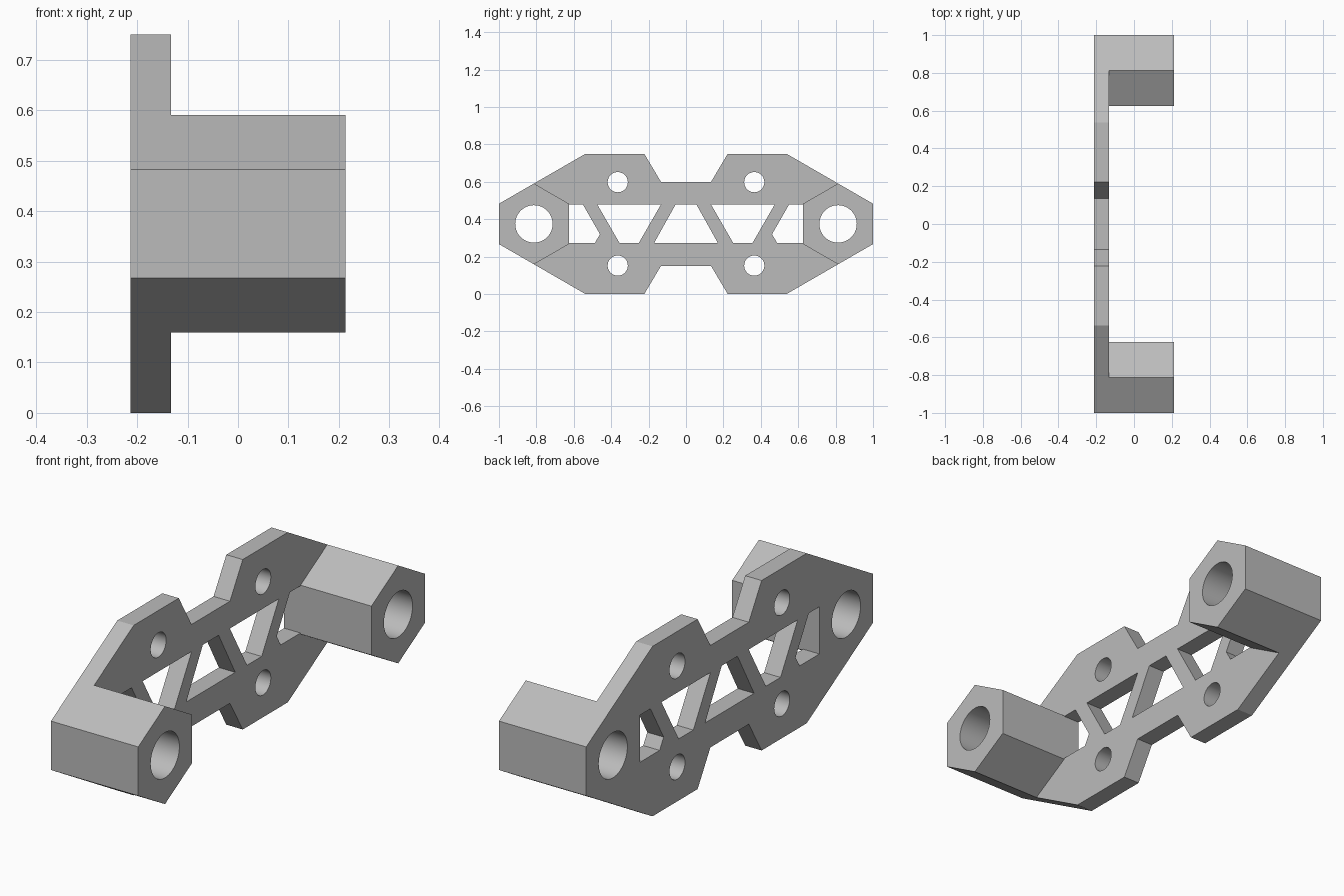
import bpy, bmesh, math
from mathutils import Vector

cube = bpy.data.objects.get("Cube")
if cube:
    bpy.data.objects.remove(cube)

# Main dimensions
MID = 0.375                        # height of the centre line
BACK, FACE, TIP = -0.213, -0.133, 0.213   # plate back, plate front, boss end
PIVOT = 0.813                      # boss centre along y
FLAT = 1.0 - PIVOT                 # half width across the hexagon flats
CORNER = FLAT / math.cos(math.pi / 6)

grey = bpy.data.materials.new("grey_plastic")
grey.use_nodes = True
grey.diffuse_color = (0.5, 0.5, 0.5, 1)
grey.node_tree.nodes["Principled BSDF"].inputs["Base Color"].default_value = (0.5, 0.5, 0.5, 1)


def ring(y, z, radius, sides, turn=0.0):
    """Regular polygon as (y, z) points."""
    steps = [turn + 2 * math.pi * i / sides for i in range(sides)]
    return [(y + radius * math.cos(a), z + radius * math.sin(a)) for a in steps]


def flip(points):
    return [(-y, z) for y, z in points]


def solid(name, loops, x0, x1):
    """Fill an outline with holes and extrude it along x."""
    bm = bmesh.new()
    edges = []
    for loop in loops:
        verts = [bm.verts.new((x0, y, z)) for y, z in loop]
        edges += [bm.edges.new((verts[i - 1], verts[i])) for i in range(len(verts))]
    bmesh.ops.triangle_fill(bm, edges=edges, use_beauty=True, normal=(1, 0, 0))
    grown = bmesh.ops.extrude_face_region(bm, geom=bm.faces[:], use_keep_orig=True)
    moved = [g for g in grown["geom"] if isinstance(g, bmesh.types.BMVert)]
    bmesh.ops.translate(bm, verts=moved, vec=Vector((x1 - x0, 0, 0)))
    bmesh.ops.recalc_face_normals(bm, faces=bm.faces[:])
    mesh = bpy.data.meshes.new(name)
    bm.to_mesh(mesh)
    bm.free()
    mesh.materials.append(grey)
    obj = bpy.data.objects.new(name, mesh)
    bpy.context.collection.objects.link(obj)
    bpy.ops.object.select_all(action="DESELECT")
    obj.select_set(True)
    bpy.context.view_layer.objects.active = obj
    bpy.ops.object.shade_smooth_by_angle(angle=math.radians(25))
    return obj


# Plate outline: one upper half, mirrored along y and then in height
shoulder = 1 - (MID - CORNER / 2) * math.sqrt(3)
quarter = [(1, MID + CORNER / 2), (shoulder, 2 * MID), (0.223, 2 * MID), (0.134, 0.6)]
upper = quarter + flip(quarter[::-1])
outline = upper + [(y, 2 * MID - z) for y, z in reversed(upper)]

# Truss windows and round holes
HIGH, LOW = 0.48, 0.272
end_window = [(PIVOT - FLAT, HIGH), (0.552, HIGH), (0.46, 0.32), (0.488, LOW), (PIVOT - FLAT, LOW)]
side_window = [(0.475, HIGH), (0.133, HIGH), (0.253, LOW), (0.355, LOW)]
middle_window = [(-0.055, HIGH), (0.055, HIGH), (0.171, LOW), (-0.171, LOW)]
holes = [middle_window]
for shape in (end_window, side_window):
    holes += [shape, flip(shape)]
for side in (-1, 1):
    holes.append(ring(side * PIVOT, MID, 0.1, 48))
    for z in (0.152, 0.598):
        holes.append(ring(side * 0.365, z, 0.054, 32))

solid("truss_plate", [outline] + holes, BACK, FACE)

# Hexagonal bosses with a through bore
for name, side in (("front_boss", -1), ("back_boss", 1)):
    hexagon = ring(side * PIVOT, MID, CORNER, 6, math.pi / 6)
    solid(name, [hexagon, ring(side * PIVOT, MID, 0.1, 48)], FACE, TIP)
